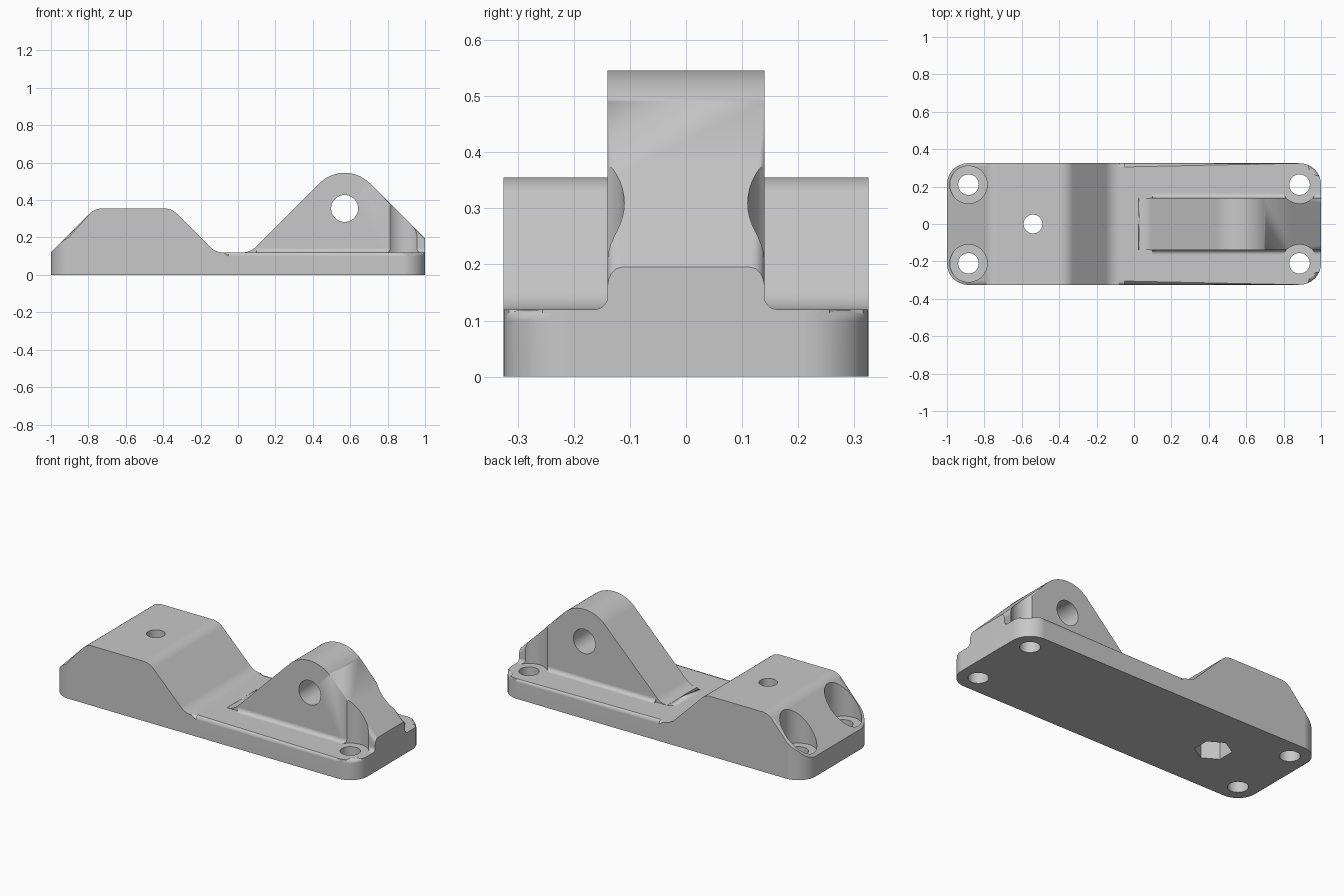
import bpy
import bmesh
import math
from mathutils import Vector

cube = bpy.data.objects.get("Cube")
if cube:
    bpy.data.objects.remove(cube, do_unlink=True)

TONE = (0.58, 0.58, 0.58, 1)
grey = bpy.data.materials.new("plain_grey")
grey.use_nodes = True
grey.diffuse_color = TONE
grey.node_tree.nodes["Principled BSDF"].inputs["Base Color"].default_value = TONE

HALF_Y, PLATE_Z, CORNER = 0.325, 0.12, 0.115
HOLE_X, HOLE_Y = 0.885, 0.21
SEAM_X = -0.05   # where the block meets the plate
LUG_Y = 0.14


def rounded(points, segments=10):
    """Round the corners of a 2D outline given as (u, v, radius)."""
    out = []
    for i, (u, v, r) in enumerate(points):
        p = Vector((u, v))
        if r == 0:
            out.append(p)
            continue
        d1 = (Vector(points[i - 1][:2]) - p).normalized()
        d2 = (Vector(points[(i + 1) % len(points)][:2]) - p).normalized()
        half = math.acos(d1.dot(d2)) / 2
        reach = r / math.tan(half)
        centre = p + (d1 + d2).normalized() * r / math.sin(half)
        a, b = p + d1 * reach - centre, p + d2 * reach - centre
        out += [centre + a.lerp(b, k / segments).normalized() * r for k in range(segments + 1)]
    return out


def circle(cu, cv, r, sides=48, turn=0.0):
    angles = [turn + math.tau * k / sides for k in range(sides)]
    return [(cu + r * math.cos(a), cv + r * math.sin(a)) for a in angles]


PLACE = {"XY": lambda u, v, w: (u, v, w),
         "XZ": lambda u, v, w: (u, w, v),
         "YZ": lambda u, v, w: (w, u, v)}


def prism(name, outline, plane, lo, hi, bevel=0, pick=None):
    """Extrude an outline and round the edges chosen by pick."""
    bm = bmesh.new()
    rings = [[bm.verts.new(PLACE[plane](p[0], p[1], w)) for p in outline] for w in (lo, hi)]
    n = len(outline)
    bm.faces.new(rings[0][::-1])
    bm.faces.new(rings[1])
    for i in range(n):
        j = (i + 1) % n
        bm.faces.new((rings[0][i], rings[0][j], rings[1][j], rings[1][i]))
    if bm.calc_volume(signed=True) < 0:
        bmesh.ops.reverse_faces(bm, faces=bm.faces[:])
    if bevel:
        edges = [e for e in bm.edges if pick(e.verts[0].co, e.verts[1].co)]
        bmesh.ops.bevel(bm, geom=edges, offset=bevel, segments=4, profile=0.5,
                        affect='EDGES', clamp_overlap=False)
    mesh = bpy.data.meshes.new(name)
    bm.to_mesh(mesh)
    bm.free()
    mesh.materials.append(grey)
    obj = bpy.data.objects.new(name, mesh)
    bpy.context.collection.objects.link(obj)
    return obj


def volume(mesh):
    bm = bmesh.new()
    bm.from_mesh(mesh)
    result = bm.calc_volume(signed=True)
    bm.free()
    return result


def carve(target, tool, operation='DIFFERENCE'):
    """Boolean the tool into the target, accepting only a sound solid."""
    before = volume(target.data)
    mod = target.modifiers.new("carve", 'BOOLEAN')
    mod.operation, mod.object = operation, tool
    for solver in ('EXACT', 'MANIFOLD', 'FLOAT'):
        mod.solver = solver
        bpy.context.view_layer.update()
        graph = bpy.context.evaluated_depsgraph_get()
        mesh = bpy.data.meshes.new_from_object(target.evaluated_get(graph))
        if 0.4 * before < volume(mesh) < before - 1e-7:
            target.data = mesh
            break
    target.modifiers.clear()
    bpy.data.objects.remove(tool, do_unlink=True)


def drill(target, x, y, r, lo=-0.1, sides=48, turn=0.0, hi=0.7):
    carve(target, prism("cutter", circle(x, y, r, sides, turn), "XY", lo, hi))


def along_side(a, b):
    return abs(a.y - b.y) < 1e-4 and min(a.z, b.z) > 0.11


# Raised block with sloping ends and rounded plan corners
block_profile = rounded([(-1, 0, 0), (-1, 0.12, 0), (-0.765, 0.355, 0.09), (-0.355, 0.355, 0.09),
                         (-0.12, PLATE_Z, 0.1), (SEAM_X, PLATE_Z, 0), (SEAM_X, 0, 0)])
block = prism("raised_block", block_profile, "XZ", -HALF_Y, HALF_Y, 0.02, along_side)
edge_x, edge_y = -1.0004, HALF_Y + 0.0004
trim = rounded([(edge_x, -edge_y, CORNER), (0.2, -edge_y, 0), (0.2, edge_y, 0), (edge_x, edge_y, CORNER)])
carve(block, prism("trim", trim, "XY", -0.1, 0.6), 'INTERSECT')

# Flat base plate
plate_outline = rounded([(SEAM_X, -HALF_Y, 0), (1, -HALF_Y, CORNER), (1, HALF_Y, CORNER), (SEAM_X, HALF_Y, 0)])
plate = prism("base_plate", plate_outline, "XY", 0, PLATE_Z, 0.02,
              lambda a, b: min(a.z, b.z) > 0.1 and max(a.x, b.x) > 0)

# Upright triangular lug with rounded peak and a cross hole
lug_profile = rounded([(-0.02, 0.05, 0), (-0.02, PLATE_Z, 0), (0.066, PLATE_Z, 0.1), (0.57, 0.624, 0.19),
                       (1, 0.195, 0), (1, 0.05, 0)], 16)
lug = prism("lug", lug_profile, "XZ", -LUG_Y, LUG_Y, 0.025, along_side)
carve(lug, prism("pin_cutter", circle(0.57, 0.355, 0.072), "XZ", -0.5, 0.5))
parts = [block, plate, lug]

# Screw holes, with head clearance cut into the block and the lug
for side in (-1, 1):
    y = side * HOLE_Y
    drill(block, -HOLE_X, y, 0.1, PLATE_Z)
    drill(block, -HOLE_X, y, 0.055)
    drill(plate, HOLE_X, y, 0.055)
    drill(lug, HOLE_X, y, 0.1)

    # Concave fillet along the foot of the lug
    r = 0.022
    arc = [(LUG_Y + r - r * math.cos(t), PLATE_Z + r - r * math.sin(t))
           for t in (math.pi / 2 * k / 6 for k in range(7))]
    section = arc + [(LUG_Y + r, 0.09), (LUG_Y - 0.02, 0.09), (LUG_Y - 0.02, PLATE_Z + r)]
    fillet = prism("foot_fillet", [(side * u, v) for u, v in section], "YZ", 0.1, 1)
    drill(fillet, HOLE_X, y, 0.1)
    parts.append(fillet)

# Block bolt hole with hexagonal nut pocket underneath
drill(block, -0.54, 0, 0.05)
drill(block, -0.54, 0, 0.1, sides=6, turn=math.pi / 6, hi=0.15)

# Smooth shading with crisp edges
for part in parts:
    bpy.ops.object.select_all(action='DESELECT')
    part.select_set(True)
    bpy.context.view_layer.objects.active = part
    bpy.ops.object.shade_smooth_by_angle(angle=math.radians(30))
    normals = part.modifiers.new("even_normals", 'WEIGHTED_NORMAL')
    normals.keep_sharp = True
